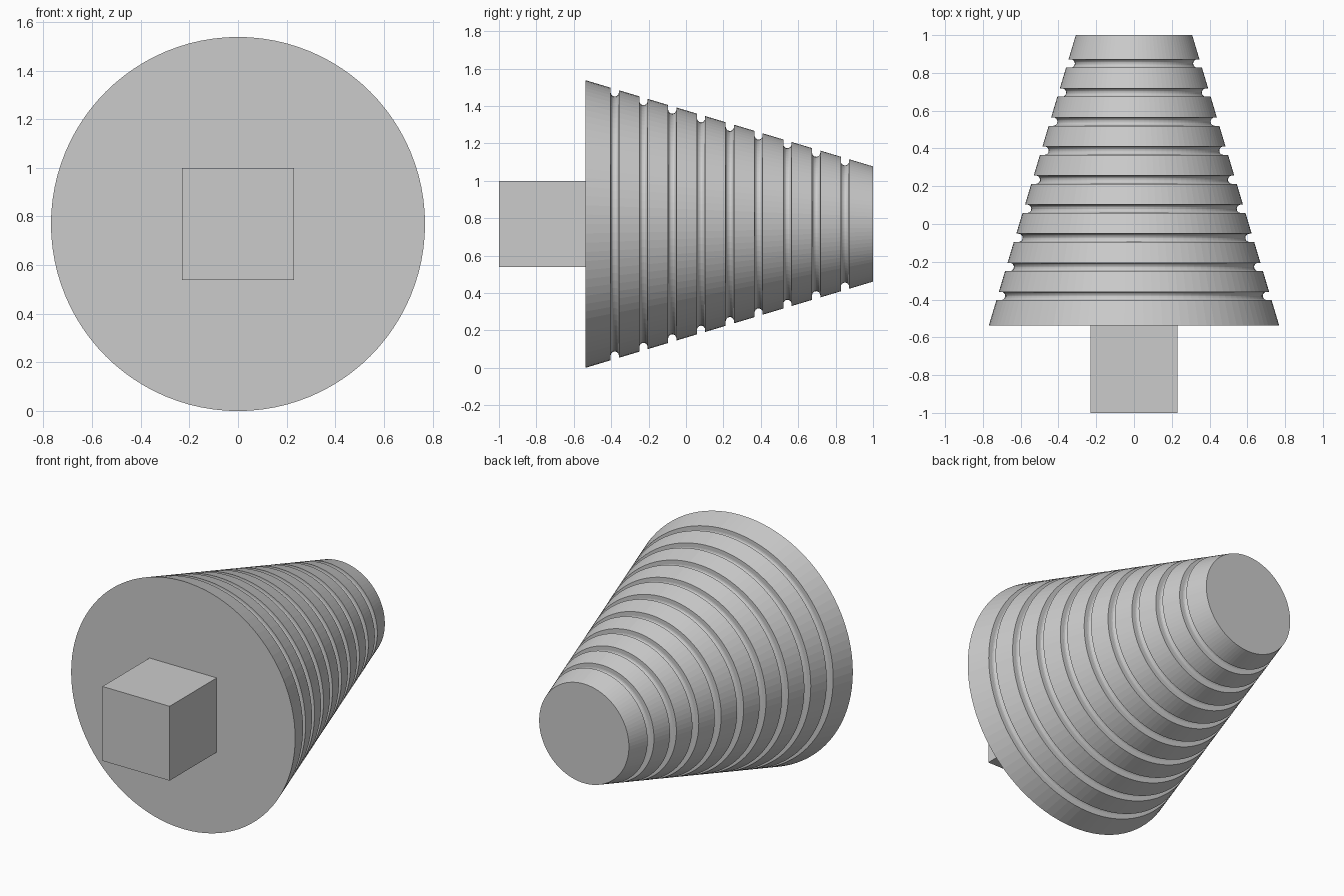
import bpy, bmesh, math

if "Cube" in bpy.data.objects:
    bpy.data.objects.remove(bpy.data.objects["Cube"])

SEGMENTS = 96
Y0, Y1 = -0.538, 1.0        # wide and narrow ends of the cone
R0, R1 = 0.769, 0.308
ZC = 0.769                  # axis height
HALF_W, CENTRE_DEPTH = 0.022, 0.018


def cone_radius(y):
    return R0 + (R1 - R0) * (y - Y0) / (Y1 - Y0)


def make_object(name, bm):
    bmesh.ops.recalc_face_normals(bm, faces=bm.faces[:])
    mesh = bpy.data.meshes.new(name)
    bm.to_mesh(mesh)
    bm.free()
    obj = bpy.data.objects.new(name, mesh)
    bpy.context.collection.objects.link(obj)
    return obj


# Side profile (y, radius) with nine straight-walled, round-bottomed grooves
profile = [(Y0, R0)]
for i in range(9):
    yc = -0.381 + i * 2 / 13
    rc = cone_radius(yc) - CENTRE_DEPTH
    profile.append((yc - HALF_W, cone_radius(yc - HALF_W)))
    for k in range(9):
        a = math.pi * k / 8
        profile.append((yc - HALF_W * math.cos(a), rc - HALF_W * math.sin(a)))
    profile.append((yc + HALF_W, cone_radius(yc + HALF_W)))
profile.append((Y1, R1))

# Grooved cone, turned around the y axis
bm = bmesh.new()
rings = []
for y, r in profile:
    ring = []
    for s in range(SEGMENTS):
        a = 2 * math.pi * s / SEGMENTS
        ring.append(bm.verts.new((r * math.sin(a), y, ZC + r * math.cos(a))))
    rings.append(ring)
for a, b in zip(rings, rings[1:]):
    for s in range(SEGMENTS):
        t = (s + 1) % SEGMENTS
        bm.faces.new((a[s], a[t], b[t], b[s]))
bm.faces.new(rings[0])
bm.faces.new(rings[-1])
cone = make_object("grooved_cone", bm)

# Square peg on the wide end
bm = bmesh.new()
bmesh.ops.create_cube(bm, size=1)
bmesh.ops.scale(bm, vec=(0.4615, Y0 + 1, 0.4615), verts=bm.verts[:])
bmesh.ops.translate(bm, vec=(0, (Y0 - 1) / 2, ZC), verts=bm.verts[:])
make_object("square_peg", bm)
